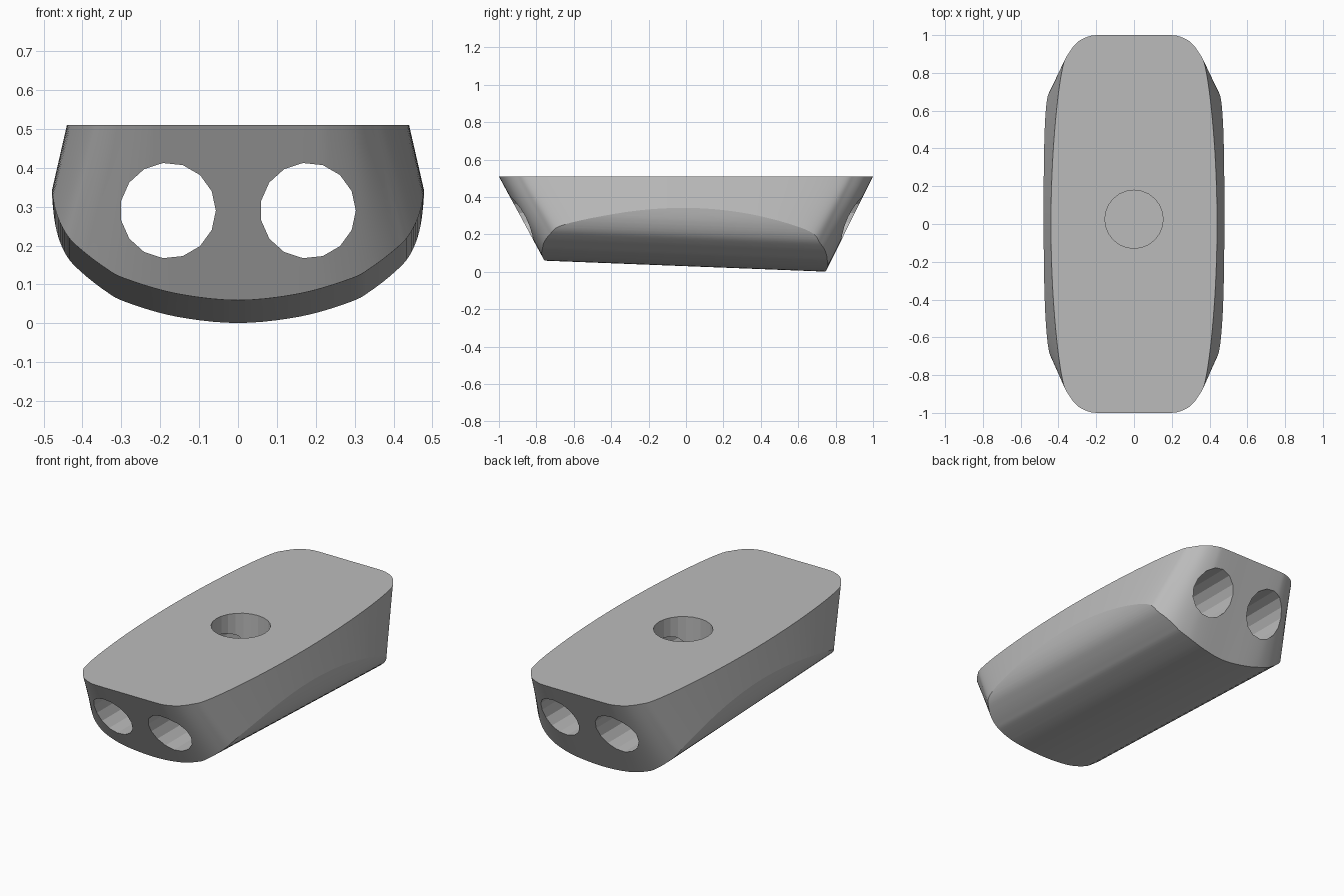
import bpy, bmesh, math
from mathutils import Vector, Matrix

cube = bpy.data.objects.get("Cube")
if cube:
    bpy.data.objects.remove(cube, do_unlink=True)

grey = bpy.data.materials.new("plain grey")
grey.use_nodes = True
grey.diffuse_color = (0.5, 0.5, 0.5, 1)
grey.node_tree.nodes["Principled BSDF"].inputs["Base Color"].default_value = (0.5, 0.5, 0.5, 1)


def smooth_path(points, steps, closed):
    """Catmull-Rom curve through 2D points."""
    pts = [Vector(p) for p in points]
    n = len(pts)
    at = (lambda i: pts[i % n]) if closed else (lambda i: pts[max(0, min(n - 1, i))])
    path = []
    for i in range(n if closed else n - 1):
        a, b, c, d = (at(i + k) for k in (-1, 0, 1, 2))
        for s in range(steps):
            t = s / steps
            path.append(b + 0.5 * t * ((c - a) + t * ((2 * a - 5 * b + 4 * c - d)
                        + t * (3 * b - a - 3 * c + d))))
    if not closed:
        path.append(pts[-1])
    return path


def mirrored_loop(quarter):
    """Full plan outline from a quarter running from the end to the side."""
    half = quarter + [(x, -y) for x, y in quarter[-2::-1]]
    return half + [(-x, y) for x, y in half[-2:0:-1]]


def loft(name, rings):
    """Closed solid through rings of 3D points."""
    bm = bmesh.new()
    loops = [[bm.verts.new(p) for p in ring] for ring in rings]
    n = len(loops[0])
    for low, high in zip(loops, loops[1:]):
        for i in range(n):
            bm.faces.new((low[i], low[(i + 1) % n], high[(i + 1) % n], high[i]))
    bm.faces.new(loops[0])
    bm.faces.new(loops[-1])
    bmesh.ops.recalc_face_normals(bm, faces=bm.faces)
    return finish(name, bm)


def finish(name, bm):
    mesh = bpy.data.meshes.new(name)
    bm.to_mesh(mesh)
    bm.free()
    mesh.materials.append(grey)
    obj = bpy.data.objects.new(name, mesh)
    bpy.context.collection.objects.link(obj)
    return obj


def cylinder(name, sides, radius, depth, matrix):
    bm = bmesh.new()
    bmesh.ops.create_cone(bm, cap_ends=True, segments=sides, radius1=radius,
                          radius2=radius, depth=depth)
    bmesh.ops.rotate(bm, verts=bm.verts, cent=(0, 0, 0),
                     matrix=Matrix.Rotation(-math.pi / 2, 3, 'Z'))
    bm.transform(matrix)
    return finish(name, bm)


def combine(target, cutter, operation):
    bpy.ops.object.select_all(action='DESELECT')
    bpy.context.view_layer.objects.active = target
    target.select_set(True)
    mod = target.modifiers.new(operation.lower(), 'BOOLEAN')
    mod.operation, mod.object, mod.solver = operation, cutter, 'EXACT'
    bpy.ops.object.modifier_apply(modifier=mod.name)
    bpy.data.objects.remove(cutter, do_unlink=True)


# Flared block: ruled from the rounded top outline to a wider, shorter lower one
TOP, LOW = 0.51, 0.03
top_plan = smooth_path(mirrored_loop([(0, 1), (.18, 1), (.24, .993), (.30, .962), (.345, .905),
                                      (.375, .84), (.405, .65), (.43, .35), (.44, 0)]), 6, True)
low_plan = smooth_path(mirrored_loop([(0, .75), (.18, .75), (.28, .737), (.37, .705), (.445, .65),
                                      (.505, .57), (.535, .40), (.548, .2), (.55, 0)]), 6, True)
rings = []
for k in range(13):
    t = 1.17 * k / 12
    z = TOP + (LOW - TOP) * t
    rings.append([(*(a.lerp(b, t) + Vector((0, 0.01 * t))), z)
                  for a, b in zip(top_plan, low_plan)])
body = loft("body", rings)

# Trough-shaped underside running the length, sloping down to the back
side = [(.485, .6), (.483, .45), (.478, .335), (.466, .26), (.44, .20), (.40, .158),
        (.34, .112), (.29, .085), (.16, .047), (0, .03)]
belly = smooth_path(side + [(-x, z) for x, z in side[-2::-1]], 5, False)
trough = loft("underside", [[(x, y, z - 0.039 * y) for x, z in belly] for y in (-1.2, 1.2)])
combine(body, trough, 'INTERSECT')

# Two lengthwise tunnels
for x in (-.18, .18):
    place = Matrix.Translation((x, 0, .29)) @ Matrix.Rotation(math.pi / 2, 4, 'X')
    combine(body, cylinder("tunnel", 15, .123, 3, place), 'DIFFERENCE')

# Round socket in the top
combine(body, cylinder("socket", 24, .154, .6, Matrix.Translation((0, .025, .45))), 'DIFFERENCE')

bpy.ops.object.shade_smooth_by_angle(angle=math.radians(14))
